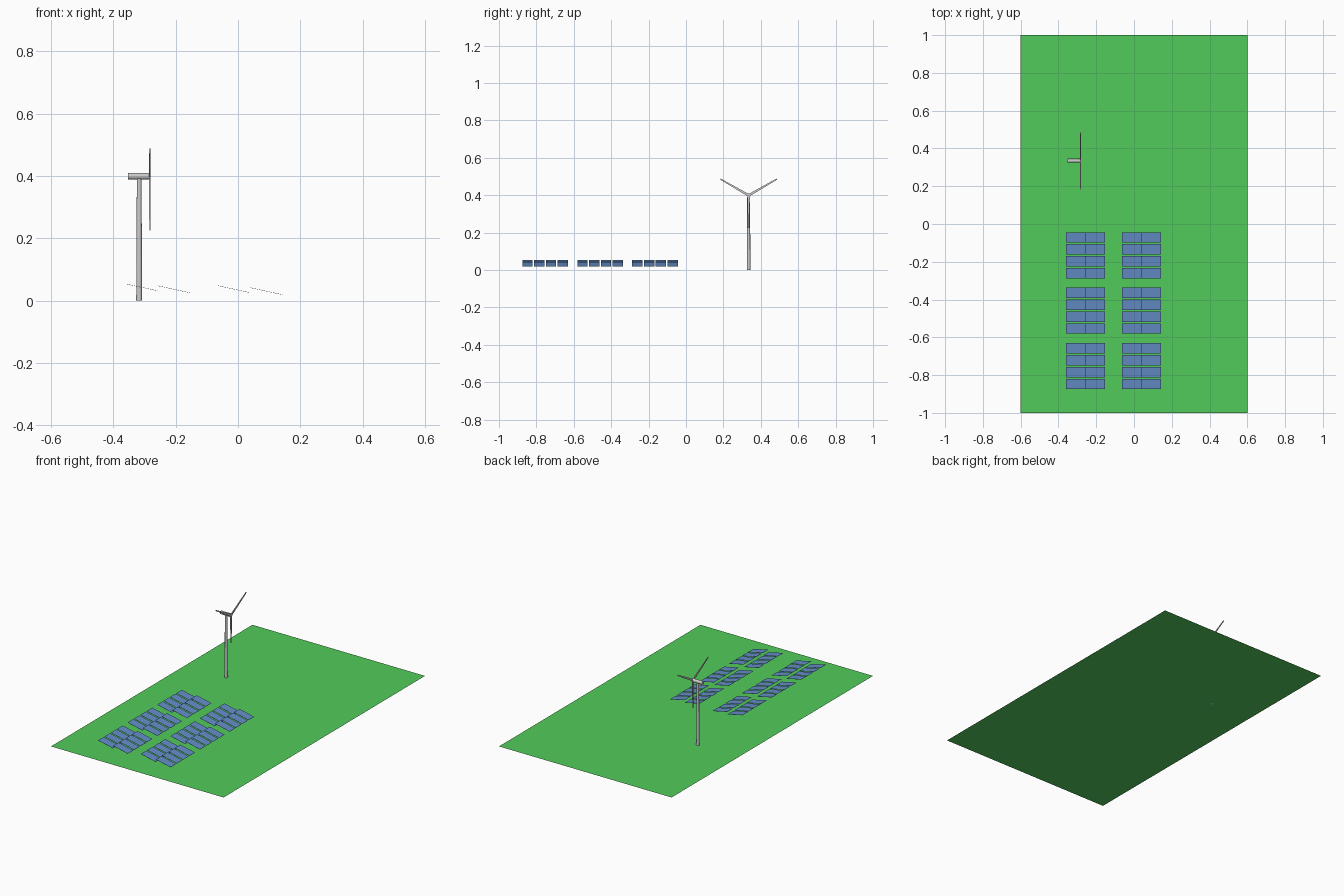
import bpy, bmesh
from math import pi, cos, sin
from mathutils import Matrix, Vector

if "Cube" in bpy.data.objects:
    bpy.data.objects.remove(bpy.data.objects["Cube"])


def material(name, color):
    m = bpy.data.materials.new(name)
    m.diffuse_color = color
    m.use_nodes = True
    m.node_tree.nodes["Principled BSDF"].inputs["Base Color"].default_value = m.diffuse_color
    return m


def make(name, bm, mat=None, smooth=False):
    bmesh.ops.recalc_face_normals(bm, faces=bm.faces)
    me = bpy.data.meshes.new(name)
    bm.to_mesh(me)
    bm.free()
    ob = bpy.data.objects.new(name, me)
    bpy.context.collection.objects.link(ob)
    if mat:
        me.materials.append(mat)
    if smooth:
        bpy.ops.object.select_all(action='DESELECT')
        ob.select_set(True)
        bpy.context.view_layer.objects.active = ob
        bpy.ops.object.shade_smooth_by_angle(angle=pi / 5)
    return ob


def tube(bm, r1, r2, length, matrix):
    bmesh.ops.create_cone(bm, cap_ends=True, segments=16, radius1=r1, radius2=r2,
                          depth=length, matrix=matrix)


green = material("grass_green", (0.085, 0.6, 0.105, 1))
blue = material("panel_blue", (0.13, 0.27, 0.58, 1))

# Ground: flat sheet
bpy.ops.mesh.primitive_plane_add(size=2)
field = bpy.context.object
field.name = "field"
field.data.transform(Matrix.Diagonal((0.6, 1, 1, 1)))
field.data.materials.append(green)

# Solar arrays: 2 x 3 groups, each two stepped columns of four tilted panels
DX, DZ, W, PITCH, THICK = 0.102, 0.0222, 0.055, 0.0628, 0.001
for col, (x0, top) in enumerate([(-0.36, 0.0545), (-0.0635, 0.0485)]):
    for row in range(3):
        bm = bmesh.new()
        for step in range(2):
            for i in range(4):
                x = x0 + step * 0.104
                z = top - step * 0.0065
                y = -0.0715 - row * 0.2935 - i * PITCH
                v = bmesh.ops.create_cube(bm, size=1)["verts"]
                for p in v:
                    t = p.co.x + 0.5
                    p.co = Vector((x + t * DX, y + p.co.y * W,
                                   z - t * DZ + (p.co.z - 0.5) * THICK))
        make(f"solar_array_{col + 1}_{row + 1}", bm, blue)

# Turbine tower
TX, TY, HUB = -0.317, 0.335, 0.399
bm = bmesh.new()
tube(bm, 0.0095, 0.0075, 0.392, Matrix.Translation((TX, TY, 0.196)))
make("turbine_tower", bm, smooth=True)

# Nacelle lying along x
bm = bmesh.new()
tube(bm, 0.0105, 0.0105, 0.072,
     Matrix.Translation((-0.317, TY, HUB)) @ Matrix.Rotation(pi / 2, 4, 'Y'))
make("turbine_nacelle", bm, smooth=True)

# Three tapered blades around the x axis, one pointing down
for k in range(3):
    bm = bmesh.new()
    for p in bmesh.ops.create_cube(bm, size=1)["verts"]:
        t = p.co.z + 0.5
        width = 0.013 - 0.006 * t
        p.co = Vector((p.co.x * (0.005 - 0.002 * t), p.co.y * width, t * 0.174))
    bm.transform(Matrix.Translation((-0.283, TY, HUB)) @
                 Matrix.Rotation(pi + k * 2 * pi / 3, 4, 'X'))
    make(f"turbine_blade_{k + 1}", bm)
